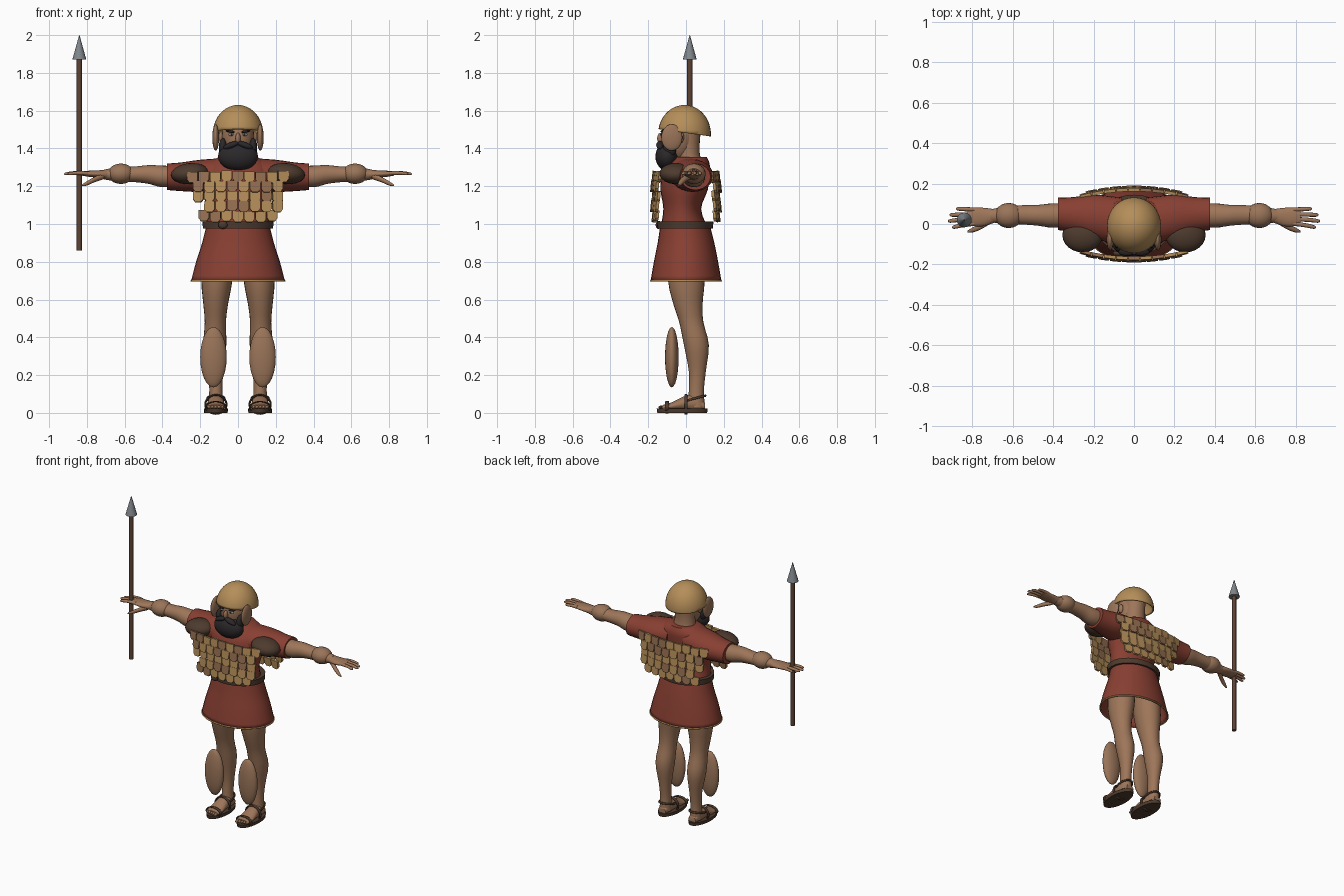
import bpy, bmesh, math, random
from mathutils import Vector, Matrix

if "Cube" in bpy.data.objects:
    bpy.data.objects.remove(bpy.data.objects["Cube"])
random.seed(4)


def material(name, *rgb):
    m = bpy.data.materials.new(name)
    m.use_nodes = True
    m.diffuse_color = (*rgb, 1)
    b = m.node_tree.nodes["Principled BSDF"]
    b.inputs["Base Color"].default_value = (*rgb, 1)
    b.inputs["Roughness"].default_value = 0.7
    return m


RED = material("red cloth", 0.25, 0.05, 0.032)
BRASS = material("brass", 0.46, 0.27, 0.10)
COPPER = material("dull copper", 0.30, 0.16, 0.08)
SKIN = material("skin", 0.34, 0.18, 0.10)
BRONZE = material("bronze", 0.32, 0.175, 0.10)
LEATHER = material("leather", 0.075, 0.043, 0.027)
HAIR = material("black hair", 0.025, 0.021, 0.023)
WOOD = material("wood", 0.11, 0.056, 0.034)
STEEL = material("steel", 0.22, 0.24, 0.26)
WHITE = material("eye white", 0.5, 0.45, 0.4)


def finish(name, bm, *mats, angle=50):
    bmesh.ops.recalc_face_normals(bm, faces=bm.faces)
    me = bpy.data.meshes.new(name)
    bm.to_mesh(me)
    bm.free()
    for m in mats:
        me.materials.append(m)
    ob = bpy.data.objects.new(name, me)
    bpy.context.collection.objects.link(ob)
    bpy.ops.object.select_all(action="DESELECT")
    ob.select_set(True)
    bpy.context.view_layer.objects.active = ob
    bpy.ops.object.shade_smooth_by_angle(angle=math.radians(angle))
    return ob


def blend(rows, steps=3):
    """Catmull-Rom smoothing of a list of section tuples."""
    out = []
    for i in range(len(rows) - 1):
        a, b, c, d = (rows[max(0, min(len(rows) - 1, i + k))] for k in (-1, 0, 1, 2))
        for s in range(steps):
            t = s / steps
            out.append([0.5 * (2 * q + (r - p) * t + (2 * p - 5 * q + 4 * r - u) * t * t
                        + (3 * q - p - 3 * r + u) * t ** 3) for p, q, r, u in zip(a, b, c, d)])
    return out + [rows[-1]]


def loft(name, rows, mat, axis="z", s=1, n=24, caps=True, smooth=True):
    """Skin ellipses (position, centre a, centre b, radius a, radius b); s mirrors x."""
    bm, rings = bmesh.new(), []
    for t, ca, cb, ra, rb in (blend(rows) if smooth else rows):
        ring = []
        for i in range(n):
            w = math.tau * i / n
            a, b = ca + ra * math.cos(w), cb + rb * math.sin(w)
            x, y, z = {"x": (t, a, b), "y": (a, t, b), "z": (a, b, t)}[axis]
            ring.append(bm.verts.new((x * s, y, z)))
        rings.append(ring)
    for p, q in zip(rings, rings[1:]):
        for i in range(n):
            bm.faces.new((p[i - 1], p[i], q[i], q[i - 1]))
    if caps:
        bm.faces.new(rings[0])
        bm.faces.new(rings[-1])
    return finish(name, bm, mat)


def ball(name, loc, size, mat, rot=(0, 0, 0), seg=24):
    bm = bmesh.new()
    bmesh.ops.create_uvsphere(bm, u_segments=seg, v_segments=seg // 2, radius=1)
    ob = finish(name, bm, mat)
    ob.location, ob.scale, ob.rotation_euler = loc, size, rot
    return ob


def strap(name, loc, size, rot, mat):
    bpy.ops.mesh.primitive_torus_add(location=loc, rotation=rot, major_radius=1,
                                     minor_radius=0.1, major_segments=24, minor_segments=6)
    ob = bpy.context.object
    ob.name, ob.scale = name, size
    ob.data.materials.append(mat)
    bpy.ops.object.shade_smooth()


def solidify(ob, depth):
    ob.modifiers.new("thickness", "SOLIDIFY").thickness = depth


# Tunic: torso, flared skirt, hem and belt
loft("tunic_torso", [(0.98, 0, -0.01, 0.17, 0.125), (1.08, 0, -0.02, 0.165, 0.10),
     (1.18, 0, -0.01, 0.185, 0.125), (1.27, 0, 0, 0.19, 0.125),
     (1.32, 0, 0.015, 0.165, 0.11), (1.355, 0, 0.025, 0.10, 0.085)], RED)
skirt = loft("tunic_skirt", [(1.0, 0, -0.005, 0.165, 0.13), (0.9, 0, 0, 0.19, 0.15),
             (0.8, 0, 0, 0.222, 0.17), (0.7, 0, 0, 0.248, 0.187)], RED, n=32, caps=False)
solidify(skirt, 0.008)
hem = loft("skirt_hem", [(0.706, 0, 0, 0.249, 0.188), (0.697, 0, 0, 0.251, 0.19)],
           BRASS, n=32, caps=False, smooth=False)
solidify(hem, 0.008)
loft("belt", [(0.977, 0, -0.005, 0.186, 0.148), (1.014, 0, -0.005, 0.188, 0.15)],
     LEATHER, n=32, smooth=False)
ball("belt_knot", (-0.08, -0.145, 0.995), (0.025, 0.016, 0.022), LEATHER, seg=12)

# Head, face and helmet
loft("neck", [(1.3, 0, 0.025, 0.085, 0.07), (1.38, 0, 0.01, 0.068, 0.062),
     (1.52, 0, 0.005, 0.07, 0.075)], SKIN)
ball("head", (0, -0.04, 1.46), (0.086, 0.093, 0.13), SKIN)
ball("nose", (0, -0.135, 1.453), (0.014, 0.018, 0.03), SKIN, seg=12)
ball("beard", (0, -0.1, 1.357), (0.106, 0.062, 0.075), HAIR)
bm = bmesh.new()
bmesh.ops.create_uvsphere(bm, u_segments=32, v_segments=24, radius=1)
bmesh.ops.transform(bm, verts=bm.verts, matrix=Matrix.LocRotScale(
    Vector((0, -0.008, 1.475)), None, Vector((0.134, 0.14, 0.155))))
bmesh.ops.bisect_plane(bm, geom=bm.verts[:] + bm.edges[:] + bm.faces[:], clear_inner=True,
                       plane_co=(0, -0.14, 1.502), plane_no=(0, 0.14, 1))
solidify(finish("helmet", bm, BRASS), 0.008)

for s, side in ((-1, "right_"), (1, "left_")):
    # Face details and cheek guards
    ball(side + "eye", (s * 0.035, -0.121, 1.473), (0.015, 0.011, 0.008), WHITE, seg=12)
    ball(side + "pupil", (s * 0.035, -0.13, 1.473), (0.006, 0.005, 0.006), HAIR, seg=8)
    ball(side + "brow", (s * 0.04, -0.124, 1.49), (0.026, 0.011, 0.007), HAIR, (0, -s * 0.2, 0), 12)
    ball(side + "moustache", (s * 0.035, -0.138, 1.418), (0.045, 0.02, 0.016), HAIR, (0, s * 0.35, 0), 16)
    ball(side + "sideburn", (s * 0.08, -0.085, 1.405), (0.022, 0.035, 0.05), HAIR, seg=16)
    ball(side + "ear", (s * 0.088, -0.03, 1.46), (0.014, 0.02, 0.032), SKIN, seg=12)
    ball(side + "cheek_guard", (s * 0.118, -0.075, 1.458), (0.018, 0.056, 0.07), BRONZE)

    # Sleeve and shoulder guard
    loft(side + "sleeve", [(0.06, 0.015, 1.265, 0.115, 0.085), (0.2, 0.035, 1.255, 0.11, 0.085),
         (0.3, 0.045, 1.25, 0.088, 0.076), (0.375, 0.05, 1.25, 0.08, 0.07)], RED, "x", s)
    ball(side + "shoulder_guard", (s * 0.255, -0.055, 1.267), (0.1, 0.085, 0.055), LEATHER,
         (0, s * 0.1, 0))

    # Arm, forearm guard and hand
    loft(side + "arm", [(0.28, 0.045, 1.255, 0.055, 0.05), (0.4, 0.042, 1.252, 0.06, 0.057),
         (0.47, 0.043, 1.262, 0.052, 0.05), (0.54, 0.045, 1.263, 0.048, 0.042),
         (0.62, 0.045, 1.263, 0.045, 0.04), (0.71, 0.04, 1.262, 0.032, 0.026)], SKIN, "x", s)
    ball(side + "forearm_guard", (s * 0.62, 0.042, 1.266), (0.07, 0.062, 0.054), BRONZE)
    loft(side + "palm", [(0.69, 0.04, 1.262, 0.033, 0.027), (0.74, 0.035, 1.264, 0.045, 0.02),
         (0.79, 0.035, 1.266, 0.046, 0.016), (0.825, 0.037, 1.267, 0.04, 0.011)], SKIN, "x", s)
    for i, (finger, tip) in enumerate((("index", 0.9), ("middle", 0.92),
                                       ("ring", 0.912), ("little", 0.88))):
        y0, y1 = 0.002 + i * 0.023, -0.015 + i * 0.03
        loft(side + finger + "_finger", [(0.79, y0, 1.268, 0.011, 0.011),
             (tip - 0.05, (y0 + y1) / 2, 1.27, 0.0105, 0.01), (tip - 0.01, y1, 1.266, 0.009, 0.008),
             (tip, y1, 1.265, 0.003, 0.003)], SKIN, "x", s, n=10)
    loft(side + "thumb", [(0.71, 0.02, 1.255, 0.018, 0.018), (0.76, -0.012, 1.235, 0.016, 0.015),
         (0.8, -0.03, 1.215, 0.012, 0.012), (0.825, -0.038, 1.205, 0.004, 0.005)], SKIN, "x", s, n=10)

    # Leg and shin guard
    loft(side + "leg", [(0.9, 0.1, 0, 0.085, 0.1), (0.7, 0.112, 0.002, 0.082, 0.097),
         (0.58, 0.118, 0.01, 0.066, 0.078), (0.48, 0.12, 0.028, 0.056, 0.064),
         (0.36, 0.122, 0.055, 0.06, 0.066), (0.22, 0.118, 0.06, 0.04, 0.045),
         (0.12, 0.117, 0.055, 0.035, 0.04), (0.03, 0.117, 0.055, 0.04, 0.045)], SKIN)\
        .scale = (s, 1, 1)
    ball(side + "shin_guard", (s * 0.13, -0.075, 0.295), (0.07, 0.036, 0.16), BRONZE)

    # Foot and sandal
    loft(side + "foot", [(0.1, 0.117, 0.035, 0.028, 0.02), (0.05, 0.117, 0.05, 0.04, 0.045),
         (0, 0.117, 0.052, 0.043, 0.04), (-0.07, 0.117, 0.036, 0.05, 0.022),
         (-0.12, 0.117, 0.03, 0.046, 0.013)], SKIN, "y", s)
    for i in range(5):
        ball(side + "toe", (s * (0.083 + i * 0.0175), -0.128 + i * 0.004, 0.03),
             (0.009, 0.018, 0.01), SKIN, seg=10)
    loft(side + "sandal_sole", [(0, 0.117, -0.02, 0.062, 0.132), (0.022, 0.117, -0.02, 0.064, 0.135)],
         LEATHER, s=s, smooth=False)
    strap(side + "instep_strap", (s * 0.117, 0, 0.045), (0.056, 0.05, 0.1), (math.pi / 2, 0, 0), LEATHER)
    strap(side + "toe_strap", (s * 0.117, -0.1, 0.03), (0.054, 0.03, 0.12), (math.pi / 2, 0, 0), LEATHER)
    strap(side + "heel_strap", (s * 0.117, 0.04, 0.075), (0.047, 0.064, 0.07), (0.25, 0, 0), LEATHER)

# Scale armour: staggered clipped plates on a curved wall, front and back
PLATE = [(-0.028, 0.028), (0.028, 0.028), (0.028, -0.014), (0.015, -0.03),
         (-0.015, -0.03), (-0.028, -0.014)]
for face, side in ((-1, "front"), (1, "back")):
    bm = bmesh.new()
    for row in range(5):
        count = 9 - (row + 1) // 2
        for k in range(count):
            x = (k - (count - 1) / 2) * 0.06 + (row % 2) * 0.03 * (count % 2 == row % 2)
            z = 1.25 - row * 0.052 + random.uniform(-0.004, 0.004)
            y = face * (0.172 - 0.5 * x * x + (row % 2) * 0.007)
            turn = Matrix.Translation((x, y, z)) @ Matrix.Rotation(-face * x, 4, "Z") \
                @ Matrix.Rotation(face * 0.1, 4, "X")
            loops = [[bm.verts.new(turn @ Vector((a, d, b))) for a, b in PLATE]
                     for d in (-0.008, 0.008)]
            faces = [bm.faces.new(v) for v in loops]
            faces += [bm.faces.new((loops[0][i - 1], loops[0][i], loops[1][i], loops[1][i - 1]))
                      for i in range(len(PLATE))]
            for f in faces:
                f.material_index = 0
            if random.random() < 0.25:
                for f in faces:
                    f.material_index = 1
    finish(side + "_scale_armour", bm, BRASS, COPPER, angle=20)

# Spear in the right hand
loft("spear_shaft", [(0.86, -0.84, 0.02, 0.014, 0.014), (1.88, -0.84, 0.02, 0.014, 0.014)],
     WOOD, n=12, smooth=False)
loft("spear_head", [(1.87, -0.84, 0.02, 0.037, 0.037), (2.0, -0.84, 0.02, 0.001, 0.001)],
     STEEL, n=16, smooth=False)
